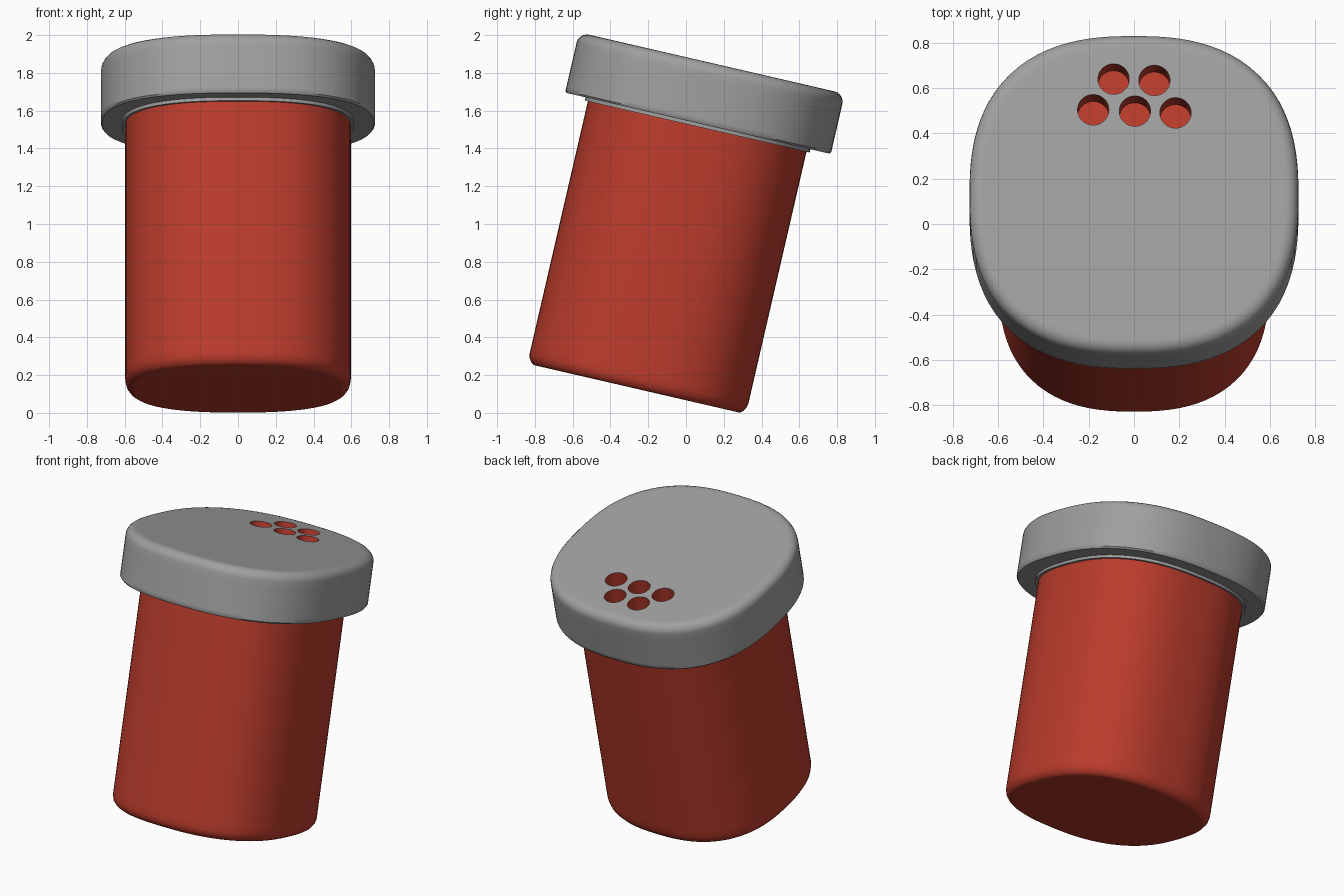
import bpy, bmesh, math
from mathutils import Matrix

if "Cube" in bpy.data.objects:
    bpy.data.objects.remove(bpy.data.objects["Cube"])

TILT = math.radians(-13)
BASE = (0, -0.276, 0.064)
SEG = 96


def material(name, color):
    m = bpy.data.materials.new(name)
    m.diffuse_color = color
    m.use_nodes = True
    m.node_tree.nodes["Principled BSDF"].inputs["Base Color"].default_value = m.diffuse_color
    return m


red = material("red", (0.50, 0.045, 0.025, 1))
grey = material("grey", (0.35, 0.35, 0.35, 1))


def squircle(rx, ry, z, n=2.5):
    pts = []
    for i in range(SEG):
        a = 2 * math.pi * i / SEG
        c, s = math.cos(a), math.sin(a)
        r = (abs(c) ** n + abs(s) ** n) ** (-1 / n)
        pts.append((rx * r * c, ry * r * s, z))
    return pts


def loft(name, rx, ry, profile, mats):
    """Stack squircle rings; profile holds (inward offset, height)."""
    bm = bmesh.new()
    rings = [[bm.verts.new(p) for p in squircle(rx - d, ry - d, z)] for d, z in profile]
    for a, b in zip(rings, rings[1:]):
        for i in range(SEG):
            j = (i + 1) % SEG
            bm.faces.new((a[i], a[j], b[j], b[i]))
    bm.faces.new(rings[0][::-1])
    bm.faces.new(rings[-1])
    return finish(name, bm, mats)


def finish(name, bm, mats):
    me = bpy.data.meshes.new(name)
    bm.to_mesh(me)
    bm.free()
    for m in mats:
        me.materials.append(m)
    ob = bpy.data.objects.new(name, me)
    bpy.context.collection.objects.link(ob)
    ob.location = BASE
    ob.rotation_euler.x = TILT
    return ob


def select(ob):
    bpy.ops.object.select_all(action='DESELECT')
    ob.select_set(True)
    bpy.context.view_layer.objects.active = ob


def arc(r, z, steps=5):
    """Rounded top edge of radius r ending at height z."""
    return [(r * (1 - math.cos(t)), z - r + r * math.sin(t))
            for t in (math.pi / 2 * k / steps for k in range(steps + 1))]


# Red container with a softened bottom edge
body = loft("body", 0.597, 0.594,
            [(0.05, 0.065), (0.035, 0.065), (0.02, 0.075), (0.006, 0.095),
             (0.0, 0.12), (0.0, 0.16), (0.0, 1.56)], [red])

# Thin collar under the lid
collar = loft("collar", 0.614, 0.611, [(0.0, 1.49), (0.0, 1.56)], [grey])

# Lid with rounded top edge
lid = loft("lid", 0.726, 0.722,
           [(0.03, 1.508), (0.008, 1.508), (0.0, 1.518), (0.0, 1.54), (0.0, 1.74)]
           + arc(0.055, 1.835) + [(0.075, 1.835)], [grey, red])

# Pouring holes, sunk into the lid with red inside
bm = bmesh.new()
for x, y in [(-0.09, 0.516), (0.09, 0.510), (-0.18, 0.377), (0.004, 0.371), (0.183, 0.363)]:
    bmesh.ops.create_cone(bm, cap_ends=True, segments=32, radius1=0.069, radius2=0.069,
                          depth=0.28, matrix=Matrix.Translation((x, y, 1.84)))
for f in bm.faces:
    f.material_index = 1
cutter = finish("hole_cutter", bm, [grey, red])
cutter.hide_render = True
bpy.context.view_layer.update()
mod = lid.modifiers.new("holes", 'BOOLEAN')
mod.operation = 'DIFFERENCE'
mod.solver = 'EXACT'
mod.object = cutter
select(lid)
bpy.ops.object.modifier_apply(modifier=mod.name)
bpy.data.objects.remove(cutter)

for ob in (body, collar, lid):
    select(ob)
    bpy.ops.object.shade_smooth_by_angle(angle=math.radians(40))
